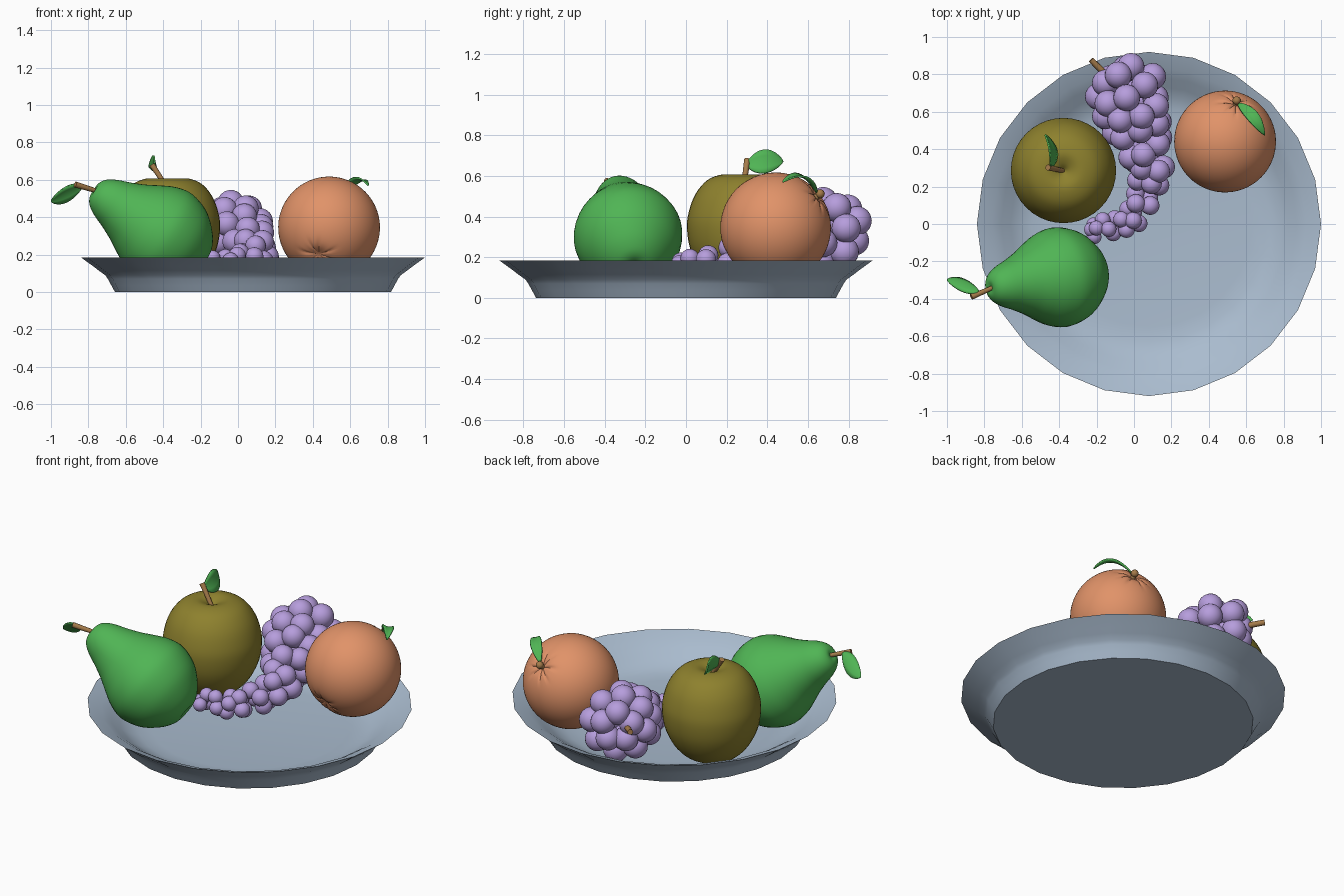
import bpy, bmesh, math
from mathutils import Vector, Matrix

if "Cube" in bpy.data.objects:
    bpy.data.objects.remove(bpy.data.objects["Cube"])


def material(name, rgb):
    m = bpy.data.materials.new(name)
    m.diffuse_color = (*rgb, 1)
    m.use_nodes = True
    m.node_tree.nodes["Principled BSDF"].inputs["Base Color"].default_value = m.diffuse_color
    return m


GREEN = material("leaf green", (0.08, 0.46, 0.09))
OLIVE = material("apple olive", (0.27, 0.22, 0.027))
ORANGE = material("orange peel", (0.75, 0.29, 0.14))
PURPLE = material("grape purple", (0.47, 0.34, 0.72))
BLUE = material("plate blue grey", (0.40, 0.50, 0.62))
BROWN = material("stem brown", (0.38, 0.20, 0.07))


def finish(name, bm, mat, angle=60):
    bmesh.ops.recalc_face_normals(bm, faces=bm.faces)
    me = bpy.data.meshes.new(name)
    bm.to_mesh(me)
    bm.free()
    me.materials.append(mat)
    ob = bpy.data.objects.new(name, me)
    bpy.context.collection.objects.link(ob)
    bpy.ops.object.select_all(action='DESELECT')
    ob.select_set(True)
    bpy.context.view_layer.objects.active = ob
    bpy.ops.object.shade_smooth_by_angle(angle=math.radians(angle))
    return ob


def spline(pts, steps=4):
    """Catmull-Rom curve through the 2D points."""
    p = [Vector(q) for q in pts]
    p = [2 * p[0] - p[1]] + p + [2 * p[-1] - p[-2]]
    out = []
    for a, b, c, d in zip(p, p[1:], p[2:], p[3:]):
        for i in range(steps):
            t = i / steps
            out.append(0.5 * (2 * b + (c - a) * t + (2 * a - 5 * b + 4 * c - d) * t * t
                              + (3 * b - a - 3 * c + d) * t ** 3))
    return out + [p[-2]]


def lathe(profile, segs):
    """Turn (radius, height) points about z; end points lie on the axis."""
    bm = bmesh.new()
    rings = []
    for r, z in profile:
        if r < 1e-4:
            rings.append([bm.verts.new((0, 0, z))] * segs)
        else:
            rings.append([bm.verts.new((r * math.cos(2 * math.pi * i / segs),
                                        r * math.sin(2 * math.pi * i / segs), z))
                          for i in range(segs)])
    for a, b in zip(rings, rings[1:]):
        for i in range(segs):
            j = (i + 1) % segs
            bm.faces.new(list(dict.fromkeys((a[i], a[j], b[j], b[i]))))
    return bm


def along(direction, origin):
    q = Vector((0, 0, 1)).rotation_difference(Vector(direction).normalized())
    return Matrix.Translation(origin) @ q.to_matrix().to_4x4()


def stem(name, a, b, r1=0.012, r2=0.016):
    a, b = Vector(a), Vector(b)
    bm = bmesh.new()
    bmesh.ops.create_cone(bm, cap_ends=True, segments=10, radius1=r1, radius2=r2,
                          depth=(b - a).length, matrix=along(b - a, (a + b) / 2))
    finish(name, bm, BROWN)


def leaf(name, base, mid, tip, half_width, n=14):
    base, mid, tip, w = map(Vector, (base, mid, tip, half_width))
    ctrl = 2 * mid - (base + tip) / 2
    fold = (tip - base).cross(w).normalized() * 0.008
    bm = bmesh.new()
    rows = []
    for i in range(n + 1):
        t = i / n
        c = base * (1 - t) ** 2 + ctrl * 2 * t * (1 - t) + tip * t * t
        k = max(0.04, math.sin(math.pi * t ** 0.9) ** 0.7)
        rows.append([bm.verts.new(c + w * k * s + fold * k * s * s) for s in (-1, -.5, 0, .5, 1)])
    for a, b in zip(rows, rows[1:]):
        for i in range(4):
            bm.faces.new((a[i], a[i + 1], b[i + 1], b[i]))
    ob = finish(name, bm, GREEN)
    s = ob.modifiers.new("thickness", 'SOLIDIFY')
    s.thickness, s.offset = 0.008, 0


# Plate: flat foot, stepped outer wall, sharp rim, dished inside
plate = lathe([(0, 0), (.738, 0), (.757, .035), (.776, .07), (.79, .09), (.825, .115),
               (.855, .138), (.92, .185), (.84, .155), (.79, .125), (.74, .09), (.69, .06),
               (.63, .043), (.55, .035), (0, .035)], 24)
plate.transform(Matrix.Translation((.08, 0, 0)))
finish("plate", plate, BLUE, 40)

# Apple
apple = lathe(spline([(0, .08), (.04, .062), (.1, .053), (.16, .08), (.22, .145), (.265, .24),
                      (.281, .34), (.273, .42), (.24, .51), (.18, .58), (.1, .608),
                      (.04, .592), (0, .56)]), 40)
apple.transform(Matrix.Translation((-.377, .286, 0)))
finish("apple", apple, OLIVE)
stem("apple_stem", (-.38, .285, .56), (-.46, .302, .68))
leaf("apple_leaf", (-.445, .297, .655), (-.44, .39, .67), (-.475, .478, .67), (-.02, 0, .058))

# Pear, lying with its neck raised to the left
pear = lathe(spline([(0, -.25), (.05, -.262), (.1, -.25), (.165, -.205), (.235, -.12), (.268, -.01),
                     (.252, .08), (.212, .16), (.175, .225), (.14, .3), (.112, .37),
                     (.08, .42), (.04, .443), (0, .435)]), 40)
pear.transform(along((-.83, -.125, .54), (-.40, -.285, .305)))
finish("pear", pear, GREEN)
stem("pear_stem", (-.755, -.34, .54), (-.87, -.39, .575))
leaf("pear_leaf", (-.83, -.36, .565), (-.92, -.32, .525), (-1, -.30, .485), (0, .035, -.042))

# Orange, tilted back, dimpled at both poles with creases round the stem
orange = lathe([(.272 * math.sin(math.pi * i / 48), -.272 * math.cos(math.pi * i / 48))
                for i in range(49)], 64)
for v in orange.verts:
    phi = math.atan2(v.co.y, v.co.x)
    top = math.acos(max(-1, min(1, v.co.z / .272)))
    low = math.pi - top
    crease = max(0, math.cos(8 * phi + math.sin(3 * phi))) ** 4
    v.co *= (1 - .07 * math.exp(-(top / .15) ** 2) - .10 * math.exp(-(low / .2) ** 2)
             - .035 * crease * math.exp(-((top - .22) / .14) ** 2)
             - .025 * crease * math.exp(-((low - .25) / .14) ** 2))
orange.transform(along((.22, .78, .58), (.487, .441, .345)))
finish("orange", orange, ORANGE)
stem("orange_stem", (.54, .62, .48), (.549, .665, .515), .018, .014)
button = bmesh.new()
bmesh.ops.create_icosphere(button, subdivisions=2, radius=.023,
                           matrix=Matrix.Translation((.549, .66, .512)))
finish("orange_stem_button", button, BROWN)
leaf("orange_leaf", (.555, .645, .515), (.638, .57, .595), (.697, .475, .57), (.025, .02, -.008))

# Grapes: rings round a curved axis; (centre, ring radius, grape radius, count)
STATIONS = [((-.085, .80, .35), .085, .072, 5), ((-.04, .72, .325), .155, .072, 8),
            ((-.015, .61, .31), .150, .070, 8), ((.02, .51, .28), .125, .068, 7),
            ((.06, .41, .25), .095, .066, 6), ((.085, .31, .215), .075, .062, 5),
            ((.075, .215, .185), .062, .055, 4), ((.045, .125, .165), .055, .050, 4),
            ((0, .045, .15), .05, .046, 4), ((-.07, .0, .145), .045, .044, 4),
            ((-.14, -.015, .14), .043, .042, 4), ((-.20, -.03, .14), .038, .040, 3),
            ((-.245, -.03, .14), 0, .040, 1)]
grapes = bmesh.new()
for k, (c, ring, r, n) in enumerate(STATIONS):
    a = Vector(STATIONS[max(k - 1, 0)][0])
    b = Vector(STATIONS[min(k + 1, len(STATIONS) - 1)][0])
    tangent = (b - a).normalized()
    side = tangent.cross(Vector((0, 0, 1))).normalized()
    up = side.cross(tangent)
    for i in range(n):
        ang = 2 * math.pi * (i + .5 * (k % 2)) / n + .3
        jitter = tangent * (.02 * math.sin(5 * i + 2 * k))
        pos = Vector(c) + ring * (side * math.cos(ang) + up * math.sin(ang)) + jitter
        bmesh.ops.create_icosphere(grapes, subdivisions=3, radius=r,
                                   matrix=Matrix.Translation(pos))
finish("grapes", grapes, PURPLE)
stem("grape_stem", (-.08, .73, .35), (-.23, .878, .385), .018, .016)
